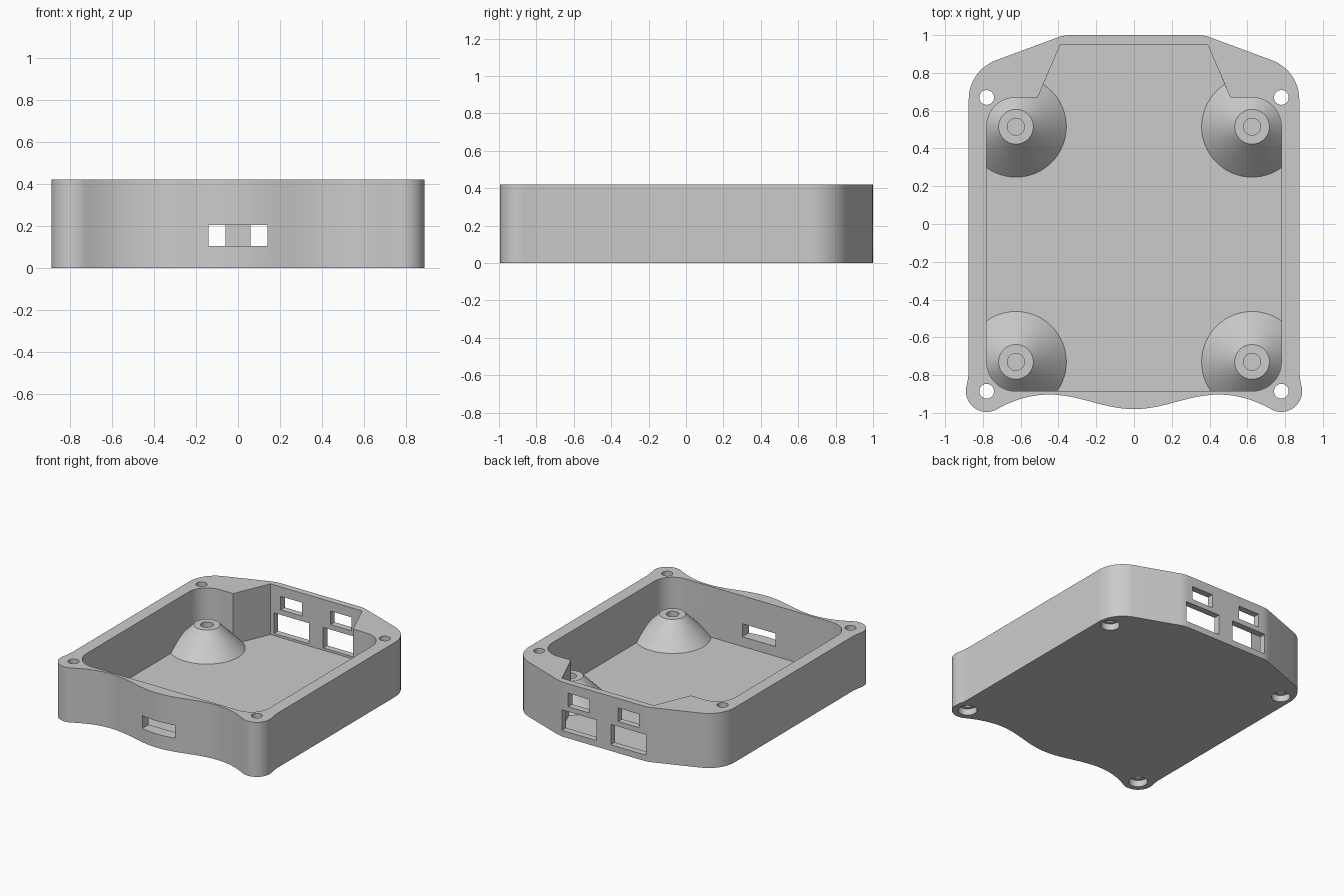
import bpy, bmesh, math

if "Cube" in bpy.data.objects:
    bpy.data.objects.remove(bpy.data.objects["Cube"])

H, FLOOR, BOSS_TOP = 0.42, 0.03, 0.21
BOSSES = [(sx * 0.625, y) for sx in (-1, 1) for y in (0.515, -0.73)]
SCREWS = [(sx * 0.78, y) for sx in (-1, 1) for y in (0.67, -0.885)]

grey = bpy.data.materials.new("case grey")
grey.diffuse_color = (0.6, 0.6, 0.6, 1)
grey.use_nodes = True
grey.node_tree.nodes["Principled BSDF"].inputs["Base Color"].default_value = grey.diffuse_color


def arc(cx, cy, r, a0, a1, n=16):
    angles = [math.radians(a0 + (a1 - a0) * i / n) for i in range(n + 1)]
    return [(cx + r * math.cos(a), cy + r * math.sin(a)) for a in angles]


def mirrored(right):
    """Close a right-hand half outline with its mirror image."""
    return right + [(-x, y) for x, y in reversed(right) if x > 1e-6]


def finish(name, bm):
    bmesh.ops.recalc_face_normals(bm, faces=bm.faces)
    me = bpy.data.meshes.new(name)
    bm.to_mesh(me)
    bm.free()
    me.materials.append(grey)
    ob = bpy.data.objects.new(name, me)
    bpy.context.collection.objects.link(ob)
    return ob


def prism(name, outline, z0, z1):
    bm = bmesh.new()
    face = bm.faces.new([bm.verts.new((x, y, z0)) for x, y in outline])
    ext = bmesh.ops.extrude_face_region(bm, geom=[face])
    top = [v for v in ext["geom"] if isinstance(v, bmesh.types.BMVert)]
    bmesh.ops.translate(bm, verts=top, vec=(0, 0, z1 - z0))
    return finish(name, bm)


def cone(name, x, y, r0, r1, z0, z1, n=64):
    bm = bmesh.new()
    bmesh.ops.create_cone(bm, cap_ends=True, segments=n, radius1=r0, radius2=r1, depth=z1 - z0)
    bmesh.ops.translate(bm, verts=bm.verts, vec=(x, y, (z0 + z1) / 2))
    return finish(name, bm)


def box(name, x0, x1, y0, y1, z0, z1):
    return prism(name, [(x0, y0), (x1, y0), (x1, y1), (x0, y1)], z0, z1)


def subtract(target, cutter):
    cutter.hide_render = True
    mod = target.modifiers.new("cut", "BOOLEAN")
    mod.operation, mod.solver, mod.object = "DIFFERENCE", "EXACT", cutter
    bpy.context.view_layer.objects.active = target
    bpy.ops.object.modifier_apply(modifier=mod.name)
    bpy.data.objects.remove(cutter)


# outer shell: wavy front edge, round ears, straight sides, chamfered back
wave = [(x, -0.9415 - 0.0385 * math.cos(math.pi * x / 0.45))
        for x in (0.45 * i / 16 for i in range(17))]
dip = [(x, -0.903 - 1.02 * (x - 0.45) ** 2)
       for x in (0.45 + 0.2835 * i / 10 for i in range(1, 10))]
ear = arc(0.78, -0.885, 0.11, -115, 10, 24)
side = [(0.879, -0.82), (0.875, -0.78)]
back = arc(0.655, 0.66, 0.22, 0, 69.5, 20) + [(0.42, 0.982), (0.395, 0.991), (0.37, 0.997), (0.34, 1.0)]
case = prism("case", mirrored(wave + dip + ear + side + back), 0, H)

# cavity with rounded corners and a tapered bay at the back
inner = (arc(0.625, -0.73, 0.155, -90, 0) + arc(0.625, 0.515, 0.155, 0, 90)
         + [(0.51, 0.67), (0.39, 0.95)])
cavity = prism("cavity_cutter", mirrored(inner), FLOOR, H + 0.1)

# conical standoffs are left standing inside the cavity
for x, y in BOSSES:
    slope = (0.267 - 0.092) / (BOSS_TOP - FLOOR)
    subtract(cavity, cone("standoff", x, y, 0.267 + slope * 0.02, 0.092, FLOOR - 0.02, BOSS_TOP))
subtract(case, cavity)

# blind holes in the standoffs
for x, y in BOSSES:
    subtract(case, cone("standoff_hole", x, y, 0.045, 0.045, 0.05, BOSS_TOP + 0.05, 32))

# screw holes through the corners, counterbored from below
for x, y in SCREWS:
    subtract(case, cone("screw_hole", x, y, 0.039, 0.039, -0.1, H + 0.1, 32))
    subtract(case, cone("counterbore", x, y, 0.066, 0.066, -0.1, 0.05, 32))

# front port and the two pairs of back ports
subtract(case, box("front_port", -0.14, 0.14, -1.1, -0.8, 0.105, 0.205))
for s in (-1, 1):
    a, b = sorted((s * 0.06, s * 0.358))
    subtract(case, box("large_port", a, b, 0.9, 1.1, 0.047, 0.205))
    a, b = sorted((s * 0.122, s * 0.302))
    subtract(case, box("small_port", a, b, 0.9, 1.1, 0.243, 0.347))

# smooth curved walls, sharp edges kept
bpy.ops.object.select_all(action="DESELECT")
case.select_set(True)
bpy.context.view_layer.objects.active = case
bpy.ops.object.shade_smooth_by_angle(angle=math.radians(30))
